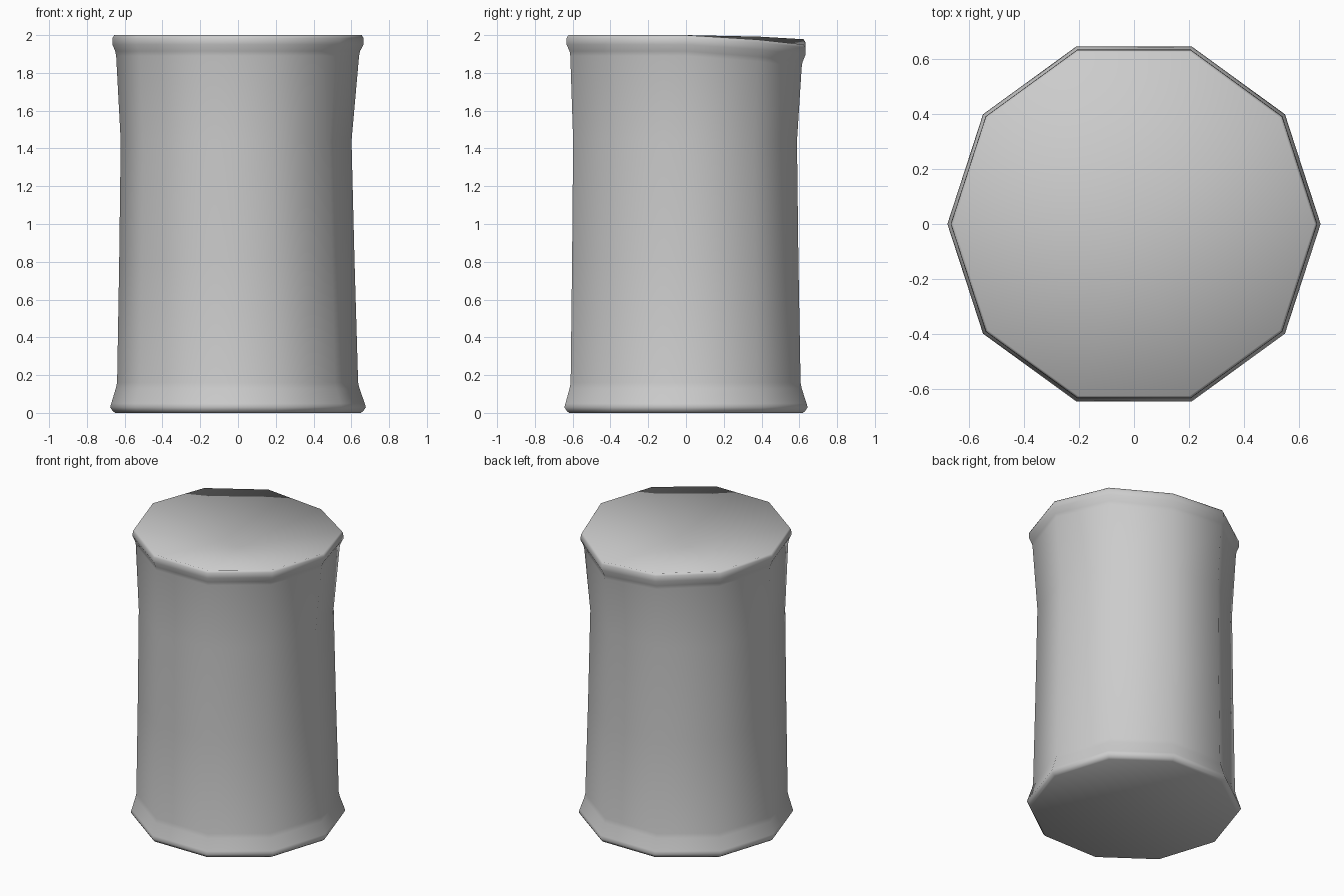
import bpy, bmesh
from math import cos, sin, tau

SIDES = 10
# rings from bottom to top: height, x radius, y radius, centre x, centre y, share of the rim dip
RINGS = [
    (0.00, 0.650, 0.650, 0.000, 0.000, 0),
    (0.01, 0.664, 0.664, 0.000, 0.000, 0),
    (0.03, 0.677, 0.677, 0.000, 0.000, 0),
    (0.05, 0.671, 0.671, 0.000, 0.000, 0),
    (0.13, 0.645, 0.646, -0.002, -0.002, 0),
    (0.16, 0.638, 0.640, -0.002, -0.002, 0),
    (0.80, 0.623, 0.630, -0.006, -0.004, 0),
    (1.44, 0.611, 0.623, -0.010, -0.005, 0),
    (1.89, 0.643, 0.644, -0.002, 0.000, 1.2),
    (1.915, 0.648, 0.648, -0.002, 0.000, 1.2),
    (1.95, 0.665, 0.665, 0.000, 0.000, 1.1),
    (1.985, 0.664, 0.664, 0.000, 0.000, 1),
    (2.00, 0.655, 0.655, 0.000, 0.000, 1),
]
# the rim sags a little at the back, most at the back right
DIP = {1: 0.024, 2: 0.050, 3: 0.022, 4: 0.008}

bm = bmesh.new()
rings = []
for z, rx, ry, cx, cy, share in RINGS:
    rings.append([bm.verts.new((cx + rx * cos(tau * i / SIDES),
                                cy + ry * sin(tau * i / SIDES),
                                z - share * DIP.get(i, 0)))
                  for i in range(SIDES)])

# walls
for low, high in zip(rings, rings[1:]):
    for i in range(SIDES):
        j = (i + 1) % SIDES
        bm.faces.new((low[i], low[j], high[j], high[i]))

# flat bottom, dished top
bm.faces.new(rings[0][::-1])
centre = bm.verts.new((0, 0, 1.87))
for i in range(SIDES):
    bm.faces.new((rings[-1][i], rings[-1][(i + 1) % SIDES], centre))
for f in bm.faces:
    f.smooth = True

mesh = bpy.data.meshes.new("barrel_body")
bm.to_mesh(mesh)
bm.free()
body = bpy.data.objects.new("barrel_body", mesh)
bpy.context.collection.objects.link(body)
